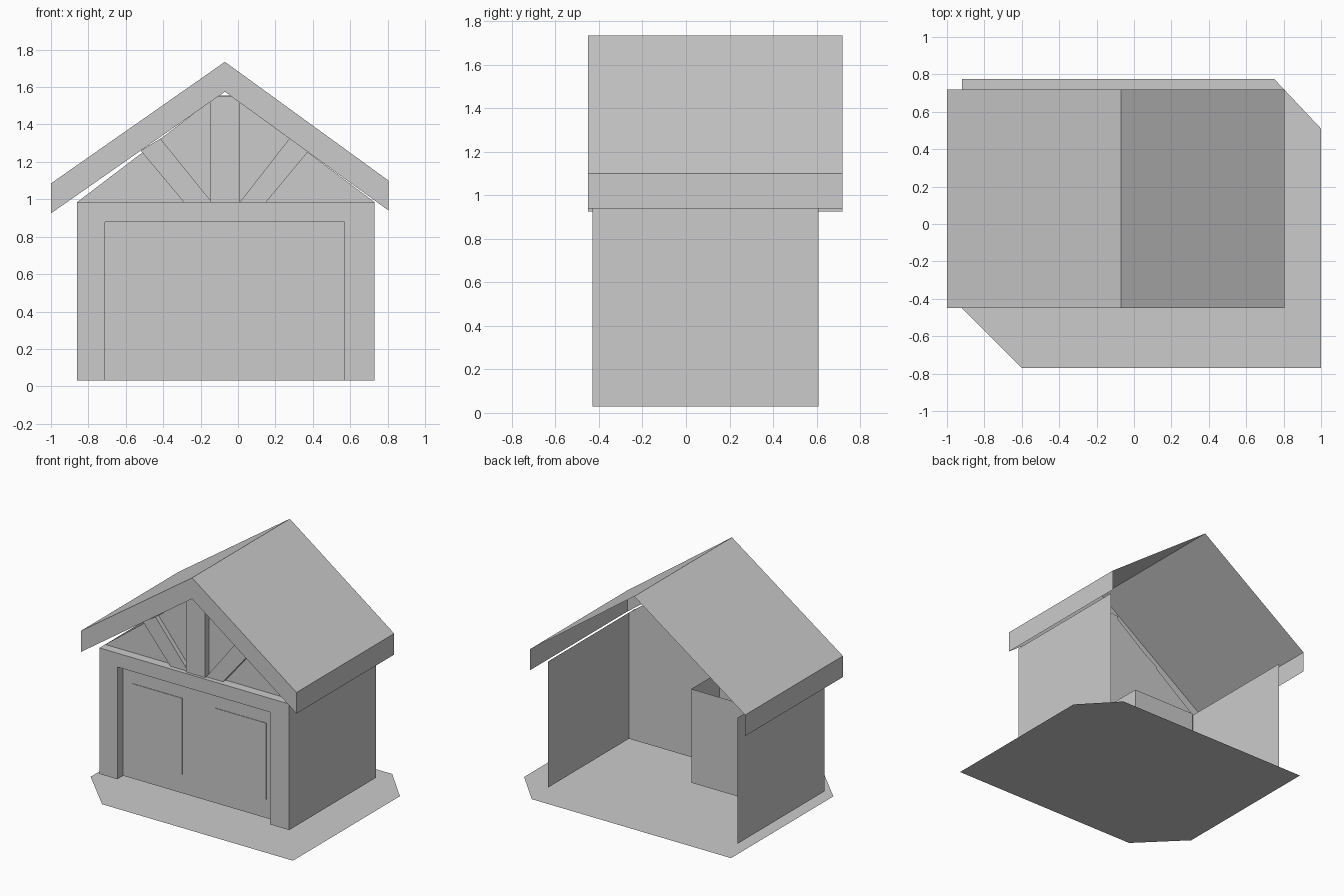
import bpy
import bmesh

if "Cube" in bpy.data.objects:
    bpy.data.objects.remove(bpy.data.objects["Cube"], do_unlink=True)

# One plain grey for everything
grey = bpy.data.materials.new("plain_grey")
grey.use_nodes = True
color = (0.6, 0.6, 0.6, 1.0)
grey.diffuse_color = color
grey.node_tree.nodes["Principled BSDF"].inputs["Base Color"].default_value = color


def finish(name, bm):
    mesh = bpy.data.meshes.new(name)
    bm.to_mesh(mesh)
    bm.free()
    mesh.materials.append(grey)
    obj = bpy.data.objects.new(name, mesh)
    bpy.context.collection.objects.link(obj)
    return obj


def sheet(name, *polys):
    """Thin surface made of flat polygons, welded at shared corners."""
    bm = bmesh.new()
    for poly in polys:
        bm.faces.new([bm.verts.new(p) for p in poly])
    bmesh.ops.remove_doubles(bm, verts=bm.verts, dist=0.0001)
    return finish(name, bm)


def prism(name, outline, y0, y1):
    """Solid: an (x, z) outline pushed from y0 to y1."""
    bm = bmesh.new()
    face = bm.faces.new([bm.verts.new((x, y0, z)) for x, z in outline])
    ext = bmesh.ops.extrude_face_region(bm, geom=[face])
    moved = [v for v in ext["geom"] if isinstance(v, bmesh.types.BMVert)]
    bmesh.ops.translate(bm, verts=moved, vec=(0, y1 - y0, 0))
    bmesh.ops.recalc_face_normals(bm, faces=bm.faces)
    return finish(name, bm)


def rect(x0, x1, z0, z1):
    return [(x0, z0), (x1, z0), (x1, z1), (x0, z1)]


# Main measures
left, right, front, back = -0.86, 0.73, -0.43, 0.61
base, eave, wall_y, mid = 0.03, 0.985, -0.36, -0.07

# Ground sheet with two clipped corners
ground = [(-0.6, -0.77), (1, -0.77), (1, 0.51), (0.75, 0.775), (-0.92, 0.775), (-0.92, -0.45)]
sheet("ground", [(x, y, 0) for x, y in ground])

# Side walls, open at the back
for name, x, ya, yb in (("right_wall", left, back, front), ("left_wall", right, front, back)):
    sheet(name, [(x, ya, base), (x, yb, base), (x, yb, eave), (x, ya, eave)])

# Door plane and gable in one sheet
gable = [(left, base), (right, base), (right, eave), (-0.03, 1.555), (-0.11, 1.555), (left, eave)]
sheet("gable_wall", [(x, wall_y, z) for x, z in gable])

# Door surround
d0, d1, door_top = -0.71, 0.57, 0.88
prism("door_frame", [(left, base), (d0, base), (d0, door_top), (d1, door_top), (d1, base),
                     (right, base), (right, eave), (left, eave)], front, wall_y - 0.002)

# Flush door panels
for name, x0, x1 in (("right_door_panel", -0.635, -0.215), ("left_door_panel", 0.06, 0.49)):
    prism(name, rect(x0, x1, 0.17, 0.75), wall_y - 0.004, wall_y)

# Gable post and braces
prism("gable_post", rect(-0.15, 0.01, eave, 1.55), -0.41, wall_y)
prism("right_brace", [(-0.29, eave), (-0.14, eave), (-0.415, 1.325), (-0.52, 1.26)], -0.395, wall_y)
prism("left_brace", [(0.01, eave), (0.15, eave), (0.375, 1.255), (0.275, 1.325)], -0.395, wall_y)

# Open-topped bin inside, against the front wall
bx0, bx1, by, bz = -0.57, -0.03, -0.02, 0.74
path = [(bx1, wall_y), (bx1, by), (bx0, by), (bx0, wall_y)]
sheet("storage_bin", *[[(*a, base), (*b, base), (*b, bz), (*a, bz)] for a, b in zip(path, path[1:])])

# Roof shell: slopes, front fascia and eave boards
rf, rb, drop = -0.45, 0.72, 0.16
ridge = (mid, 1.735)
shell = []
for side, (ex, ez) in ((-1, (-1.0, 1.085)), (1, (0.805, 1.1))):
    e, r = (ex, ez), ridge
    slope = [(e[0], rf, e[1]), (e[0], rb, e[1]), (r[0], rb, r[1]), (r[0], rf, r[1])]
    fascia = [(e[0], rf, e[1]), (r[0], rf, r[1]), (r[0], rf, r[1] - drop), (e[0], rf, e[1] - drop)]
    board = [(e[0], rf, e[1]), (e[0], rf, e[1] - drop), (e[0], rb, e[1] - drop), (e[0], rb, e[1])]
    for poly in (slope, fascia, board):
        shell.append(poly if side > 0 else poly[::-1])
sheet("roof", *shell)
